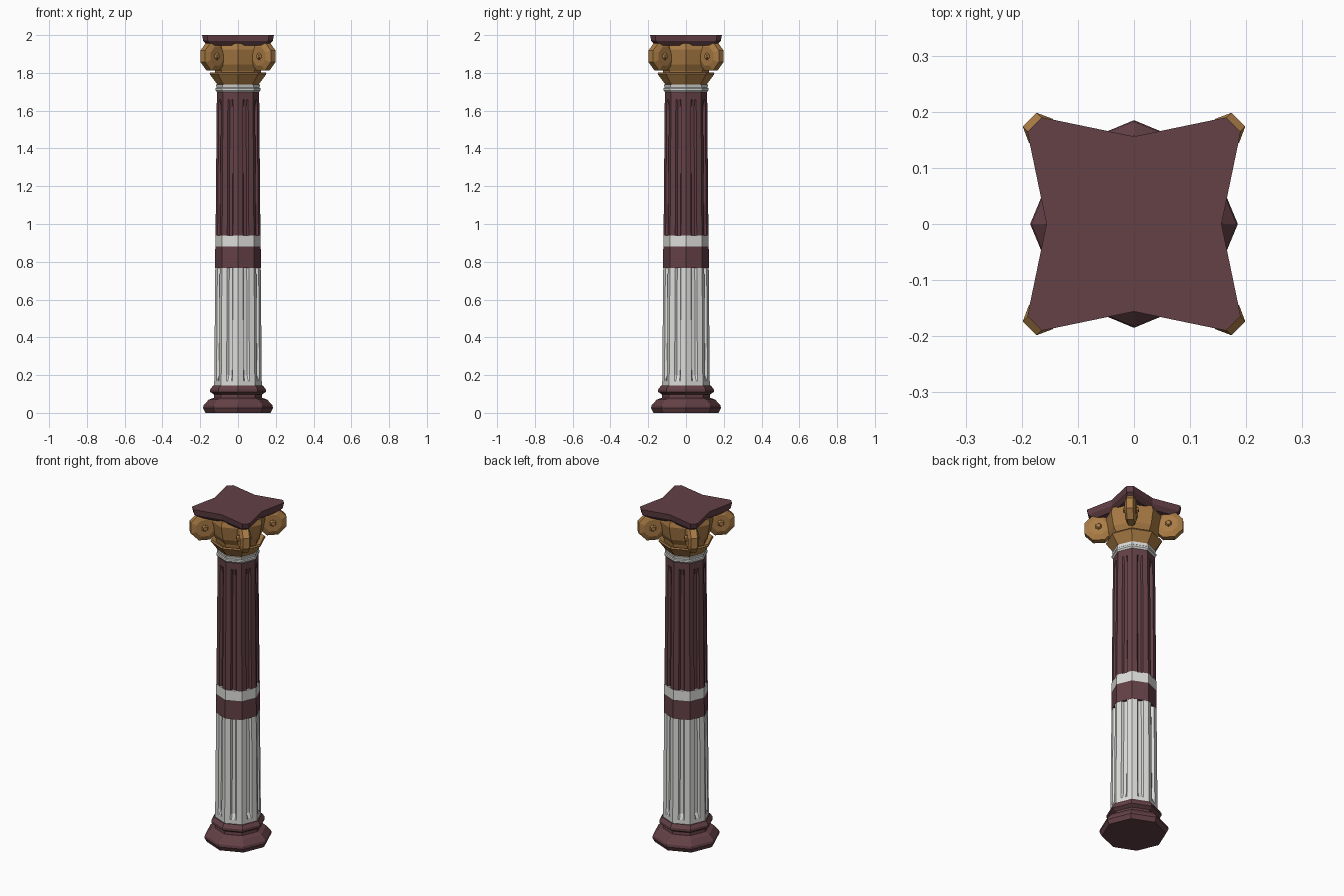
import bpy, bmesh, math
from mathutils import Matrix, Vector

old = bpy.data.objects.get("Cube")
if old:
    bpy.data.objects.remove(old, do_unlink=True)


def material(name, rgb):
    m = bpy.data.materials.new(name)
    m.use_nodes = True
    m.diffuse_color = (*rgb, 1)
    bsdf = next(n for n in m.node_tree.nodes if n.type == 'BSDF_PRINCIPLED')
    bsdf.inputs["Base Color"].default_value = (*rgb, 1)
    bsdf.inputs["Roughness"].default_value = 0.8
    return m


maroon = material("maroon", (0.125, 0.052, 0.062))
white = material("white", (0.72, 0.72, 0.71))
gold = material("gold", (0.40, 0.20, 0.06))


def loft(name, rings, mats, rule=None, turn=0.0):
    """Skin a stack of equal-length closed rings and cap both ends."""
    bm = bmesh.new()
    rot = Matrix.Rotation(turn, 3, 'Z')
    rows = [[bm.verts.new(rot @ Vector(p)) for p in ring] for ring in rings]
    n = len(rows[0])
    for a, b in zip(rows, rows[1:]):
        for i in range(n):
            j = (i + 1) % n
            bm.faces.new((a[i], a[j], b[j], b[i]))
    bm.faces.new(rows[0][::-1])
    bm.faces.new(rows[-1])
    bmesh.ops.recalc_face_normals(bm, faces=bm.faces[:])
    if rule:
        for f in bm.faces:
            f.material_index = rule(f.calc_center_median())
    mesh = bpy.data.meshes.new(name)
    bm.to_mesh(mesh)
    bm.free()
    for m in mats:
        mesh.materials.append(m)
    obj = bpy.data.objects.new(name, mesh)
    bpy.context.collection.objects.link(obj)
    return obj


def corner(k, r, z):
    a = k * math.pi / 4
    return Vector((r * math.cos(a), r * math.sin(a), z))


def octagon(r, z):
    return [corner(k, r, z) for k in range(8)]


def turned(name, profile, mats, rule=None):
    return loft(name, [octagon(r, z) for r, z in profile], mats, rule)


# Moulded octagonal base
turned("base", [(0.172, 0), (0.185, 0.025), (0.182, 0.04), (0.155, 0.07),
                (0.128, 0.08), (0.126, 0.097), (0.147, 0.11),
                (0.147, 0.125), (0.132, 0.145)], [maroon])


# Tapered shaft with one sunken flute in the middle of each side
def shaft_radius(z):
    return 0.126 - 0.009 * (z - 0.14)


def fluted_ring(z, depth):
    r = shaft_radius(z)
    pts = []
    for k in range(8):
        a, b = corner(k, r, z), corner(k + 1, r, z)
        inward = -Vector((a.x + b.x, a.y + b.y, 0)).normalized()
        for t, sunk in ((0, 0), (0.32, 0), (0.40, 1), (0.60, 1), (0.68, 0)):
            pts.append(a.lerp(b, t) + inward * depth * sunk)
    return pts


levels = [(0.14, 0), (0.17, 0), (0.2, 0.013), (0.77, 0.013),
          (1.62, 0.013), (1.66, 0), (1.705, 0)]
loft("shaft", [fluted_ring(z, d) for z, d in levels], [white, maroon],
     lambda c: int(c.z > 0.77))

# Plain two-colour band around the shaft
turned("shaft_band", [(shaft_radius(z) + 0.001, z) for z in (0.768, 0.88, 0.938)],
       [maroon, white], lambda c: int(c.z > 0.88))

# Neck ring below the capital
turned("neck_ring", [(0.109, 1.695), (0.119, 1.708), (0.119, 1.718),
                     (0.114, 1.722), (0.117, 1.738)], [white])

# Capital bell: flared lower collar and upper body
turned("capital_collar", [(0.106, 1.735), (0.118, 1.75), (0.151, 1.795),
                          (0.146, 1.803), (0.12, 1.79)], [gold])
turned("capital_bell", [(0.115, 1.77), (0.122, 1.81), (0.142, 1.845),
                        (0.158, 1.925), (0.15, 1.955)], [gold])


# Octagonal scrolls on the four diagonals, each with a knob on both faces
def scroll_ring(r, offset, sides=8):
    step = 2 * math.pi / sides
    return [(0.187 + r * math.cos((i + 0.5) * step), offset,
             1.888 + r * math.sin((i + 0.5) * step)) for i in range(sides)]


for q in range(4):
    turn = math.pi / 4 + q * math.pi / 2
    loft(f"scroll_{q + 1}", [scroll_ring(0.052, -0.03), scroll_ring(0.082, -0.0175),
                             scroll_ring(0.082, 0.0175), scroll_ring(0.052, 0.03)],
         [gold], turn=turn)
    for side, label in ((-1, "a"), (1, "b")):
        loft(f"scroll_knob_{q + 1}{label}",
             [scroll_ring(0.021, side * 0.028, 6), scroll_ring(0.013, side * 0.041, 6)],
             [gold], turn=turn)


# Top slab with cut corners and sides pinched inwards
def slab_ring(scale, z):
    ring = []
    for q in range(4):
        rot = Matrix.Rotation(q * math.pi / 2, 3, 'Z')
        for x, y in ((0.156, 0), (0.19, 0.164), (0.164, 0.19)):
            ring.append(rot @ Vector((x * scale, y * scale, z)))
    return ring


loft("top_slab", [slab_ring(0.84, 1.945), slab_ring(0.97, 1.968), slab_ring(1, 2.0)],
     [maroon])
